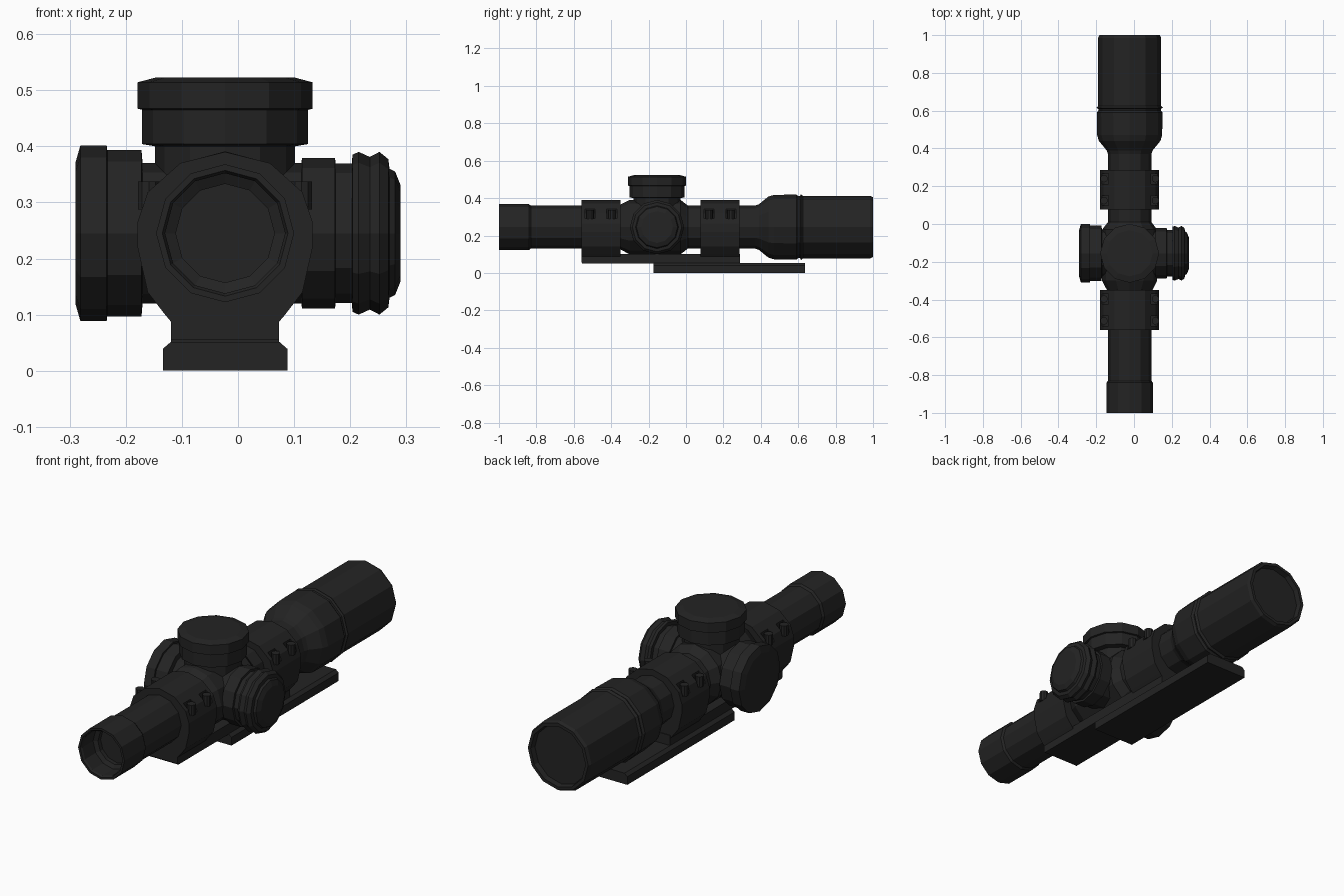
import bpy
import bmesh
import math
from mathutils import Matrix, Vector

if "Cube" in bpy.data.objects:
    bpy.data.objects.remove(bpy.data.objects["Cube"], do_unlink=True)

CX, CZ = -0.023, 0.245   # optical axis
TY = -0.155              # turret station along the tube

black = bpy.data.materials.new("matte_black")
black.use_nodes = True
colour = (0.017, 0.017, 0.017, 1)
black.diffuse_color = colour
shader = black.node_tree.nodes["Principled BSDF"]
shader.inputs["Base Color"].default_value = colour
shader.inputs["Roughness"].default_value = 0.8


def finish(name, bm):
    bmesh.ops.recalc_face_normals(bm, faces=bm.faces)
    mesh = bpy.data.meshes.new(name)
    bm.to_mesh(mesh)
    bm.free()
    mesh.materials.append(black)
    obj = bpy.data.objects.new(name, mesh)
    bpy.context.collection.objects.link(obj)
    return obj


def lathe(name, profile, axis, sides=12):
    """Revolve (position, radius) pairs around a world axis through the part's centre."""
    bm = bmesh.new()
    rings = []
    for t, r in profile:
        ring = []
        for i in range(sides):
            a = math.tau * i / sides
            u, v = r * math.cos(a), r * math.sin(a)
            co = {"x": (t, TY + u, CZ + v),
                  "y": (CX + u, t, CZ + v),
                  "z": (CX + u, TY + v, t)}[axis]
            ring.append(bm.verts.new(co))
        rings.append(ring)
    for a, b in zip(rings, rings[1:]):
        for i in range(sides):
            j = (i + 1) % sides
            bm.faces.new((a[i], a[j], b[j], b[i]))
    bm.faces.new(rings[0])
    bm.faces.new(rings[-1])
    return finish(name, bm)


def extrude(name, half, y0, y1):
    """Extrude a mirrored (offset, z) half outline along y."""
    outline = half + [(-x, z) for x, z in reversed(half) if x > 0]
    bm = bmesh.new()
    face = bm.faces.new([bm.verts.new((CX + x, y0, z)) for x, z in outline])
    geo = bmesh.ops.extrude_face_region(bm, geom=[face])["geom"]
    moved = [g for g in geo if isinstance(g, bmesh.types.BMVert)]
    bmesh.ops.translate(bm, verts=moved, vec=Vector((0, y1 - y0, 0)))
    return finish(name, bm)


# Main tube, with the hollow eyepiece at the front
lathe("eyepiece", [(-0.88, 0.088), (-0.9, 0.088), (-0.91, 0.107), (-0.99, 0.107),
                   (-1, 0.112), (-1, 0.123), (-0.84, 0.123), (-0.83, 0.115)], "y")
lathe("main_tube", [(-0.84, 0.115), (0.39, 0.115)], "y")
lathe("turret_housing", [(-0.36, 0.115), (-0.3, 0.146), (-0.03, 0.146), (0.01, 0.115)], "y")

# Objective bell with a groove and a shallow recessed lens
lathe("objective_bell", [(0.37, 0.115), (0.39, 0.122), (0.44, 0.163), (0.47, 0.172),
                         (0.59, 0.174), (0.6, 0.166), (0.61, 0.166), (0.615, 0.176),
                         (0.625, 0.167), (0.985, 0.167), (1, 0.16), (1, 0.145),
                         (0.975, 0.14)], "y")

# Turrets
lathe("top_turret", [(0.25, 0.125), (0.4, 0.125), (0.404, 0.148), (0.465, 0.148),
                     (0.467, 0.156), (0.514, 0.156), (0.523, 0.122)], "z")
lathe("right_turret", [(-0.05, 0.125), (-0.17, 0.125), (-0.172, 0.148), (-0.233, 0.148),
                       (-0.234, 0.156), (-0.281, 0.156), (-0.29, 0.125)], "x")
lathe("left_turret", [(0, 0.125), (0.113, 0.125), (0.114, 0.134), (0.173, 0.134),
                      (0.174, 0.124), (0.203, 0.124), (0.204, 0.14), (0.215, 0.145),
                      (0.235, 0.136), (0.252, 0.145), (0.268, 0.132), (0.27, 0.115),
                      (0.28, 0.11), (0.29, 0.085)], "x")

# Mount: upper bridge and lower rail clamp
extrude("mount_bridge", [(0.096, 0.05), (0.096, 0.1)], -0.555, 0.29)
extrude("rail_clamp", [(0.111, 0), (0.111, 0.039), (0.096, 0.052)], -0.175, 0.635)

# Scope rings, each with two bolt pockets per side
ring_half = [(0.096, 0.055), (0.096, 0.087), (0.107, 0.1), (0.138, 0.14), (0.156, 0.22),
             (0.156, 0.265), (0.138, 0.318), (0.08, 0.37), (0, 0.39)]
for label, y0, y1 in (("front", -0.56, -0.35), ("rear", 0.077, 0.287)):
    ring = extrude(label + "_ring", ring_half, y0, y1)
    mid = (y0 + y1) / 2
    cut = bmesh.new()
    bolts = bmesh.new()
    for side in (-1, 1):
        for dy in (-0.058, 0.058):
            spot = Vector((CX + side * 0.142, mid + dy, 0.318))
            bmesh.ops.create_cube(cut, size=1, matrix=Matrix.Translation(spot)
                                  @ Matrix.Diagonal((0.06, 0.054, 0.056, 1)))
            bmesh.ops.create_cone(bolts, cap_ends=True, segments=10, radius1=0.02,
                                  radius2=0.02, depth=0.05,
                                  matrix=Matrix.Translation(spot - Vector((side * 0.006, 0, 0.006))))
    cutter = finish(label + "_pocket_cutter", cut)
    cutter.hide_render = True
    cutter.hide_viewport = True
    cutter.display_type = "WIRE"
    pocket = ring.modifiers.new("bolt_pockets", "BOOLEAN")
    pocket.operation = "DIFFERENCE"
    pocket.solver = "EXACT"
    pocket.object = cutter
    finish(label + "_ring_bolts", bolts)
